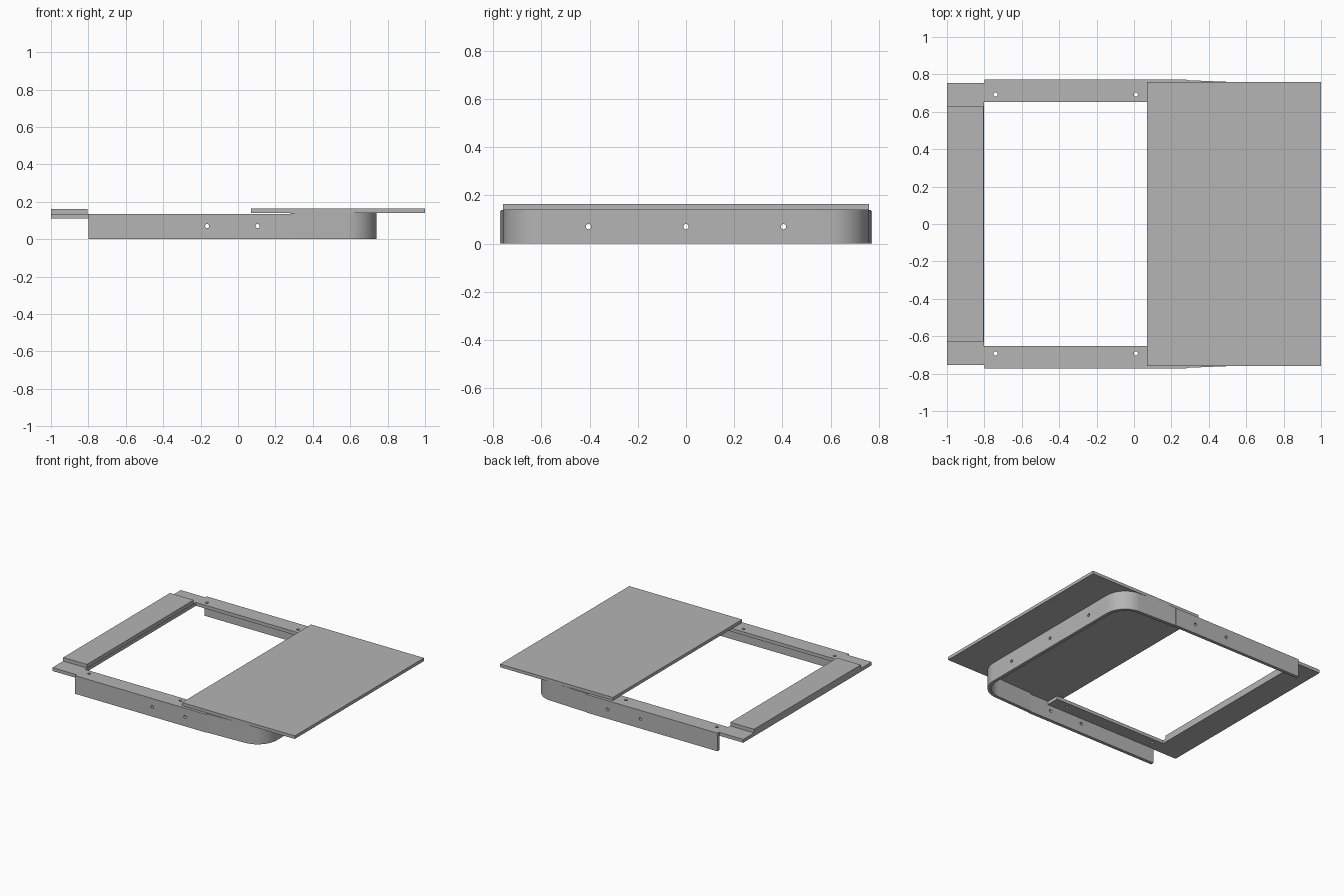
import bpy
import bmesh
from math import sin, cos, pi

cube = bpy.data.objects.get("Cube")
if cube:
    bpy.data.objects.remove(cube, do_unlink=True)

grey = bpy.data.materials.new("plain grey")
grey.use_nodes = True
GREY = (0.46, 0.46, 0.46, 1)
grey.diffuse_color = GREY
grey.node_tree.nodes["Principled BSDF"].inputs["Base Color"].default_value = GREY


def prism(name, outline, z0, z1):
    """Extrude a flat outline from z0 up to z1."""
    bm = bmesh.new()
    face = bm.faces.new([bm.verts.new((x, y, z0)) for x, y in outline])
    top = bmesh.ops.extrude_face_region(bm, geom=[face])["geom"]
    verts = [v for v in top if isinstance(v, bmesh.types.BMVert)]
    bmesh.ops.translate(bm, verts=verts, vec=(0, 0, z1 - z0))
    bmesh.ops.recalc_face_normals(bm, faces=bm.faces)
    mesh = bpy.data.meshes.new(name)
    bm.to_mesh(mesh)
    bm.free()
    mesh.materials.append(grey)
    obj = bpy.data.objects.new(name, mesh)
    bpy.context.collection.objects.link(obj)
    return obj


def board(name, x0, x1, y0, y1, z0, z1):
    return prism(name, [(x0, y0), (x1, y0), (x1, y1), (x0, y1)], z0, z1)


def activate(obj):
    bpy.ops.object.select_all(action='DESELECT')
    obj.select_set(True)
    bpy.context.view_layer.objects.active = obj


def drill(obj, spots, rotation=(0, 0, 0)):
    """Cut round screw holes through a part."""
    for spot in spots:
        bpy.ops.mesh.primitive_cylinder_add(
            vertices=20, radius=0.011, depth=0.2, location=spot, rotation=rotation)
        cutter = bpy.context.object
        cutter.hide_render = True
        cutter.data.materials.append(grey)
        mod = obj.modifiers.new("hole", 'BOOLEAN')
        mod.operation, mod.solver, mod.object = 'DIFFERENCE', 'EXACT', cutter
        activate(obj)
        bpy.ops.object.modifier_apply(modifier=mod.name)
        bpy.data.objects.remove(cutter, do_unlink=True)


# Main dimensions
RIM = 0.135          # top of the skirt and rails
DECK = 0.14          # underside of the big panel
WALL = 0.024         # skirt thickness
SEAM_X, SEAM_Y = 0.28, 0.465
OUT_X, OUT_Y = 0.74, 0.773
HOLE_Z = 0.07

# Big panel and the raised end board
board("top_panel", 0.07, 1, -0.76, 0.76, DECK, 0.163)
board("end_board_upper", -1, -0.805, -0.628, 0.628, RIM, 0.162)
board("end_board_lower", -1, -0.803, -0.755, 0.755, 0.11, RIM)


def corner_outline(side):
    """Gently tapering side that bends round into the back wall."""
    radius, cx, cy = 0.16, OUT_X - 0.16, 0.597
    angles = [pi / 2 * (1 - i / 16) for i in range(17)]

    def edge(inset):
        r = radius - inset
        return ([(SEAM_X, OUT_Y - 0.004 - inset)]
                + [(cx + r * cos(a), cy + r * sin(a)) for a in angles]
                + [(OUT_X - inset, SEAM_Y)])
    return [(x, side * y) for x, y in edge(0) + edge(WALL)[::-1]]


for side, label in ((1, "back"), (-1, "front")):
    # Flat rail with two vertical screw holes
    inner = OUT_Y - WALL
    rail = board(label + "_rail", -0.803, 0.13, side * 0.652, side * inner, 0.11, RIM)
    drill(rail, [(x, side * 0.692, RIM) for x in (-0.74, 0.01)])

    # Straight skirt with two sideways screw holes
    skirt = board(label + "_skirt", -0.8, SEAM_X, side * inner, side * OUT_Y, 0, RIM)
    drill(skirt, [(x, side * OUT_Y, HOLE_Z) for x in (-0.165, 0.105)], (pi / 2, 0, 0))

    # Rounded skirt corner
    corner = prism(label + "_skirt_corner", corner_outline(side), 0, DECK)
    activate(corner)
    bpy.ops.object.shade_smooth_by_angle(angle=pi / 6)

# End wall of the skirt with three screw holes
end_wall = board("end_skirt", OUT_X - WALL, OUT_X, -SEAM_Y, SEAM_Y, 0, DECK)
drill(end_wall, [(OUT_X, y, HOLE_Z) for y in (-0.405, 0, 0.405)], (0, pi / 2, 0))
